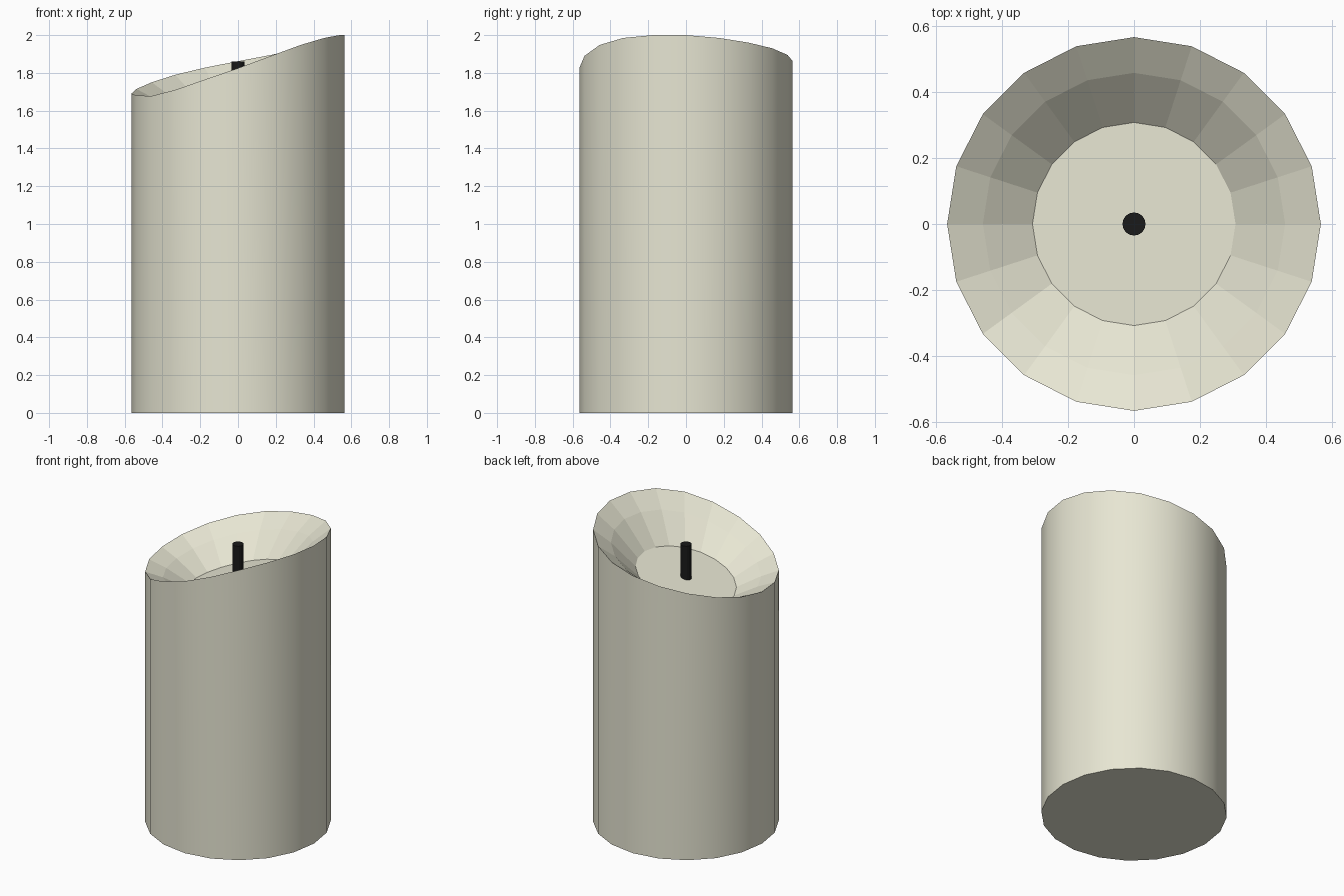
import bpy, bmesh, math

if "Cube" in bpy.data.objects:
    bpy.data.objects.remove(bpy.data.objects["Cube"])

SIDES = 20


def material(name, color):
    m = bpy.data.materials.new(name)
    m.diffuse_color = color
    m.use_nodes = True
    m.node_tree.nodes["Principled BSDF"].inputs["Base Color"].default_value = m.diffuse_color
    return m


def finish(bm, name, mat):
    bmesh.ops.recalc_face_normals(bm, faces=bm.faces)
    mesh = bpy.data.meshes.new(name)
    bm.to_mesh(mesh)
    bm.free()
    mesh.materials.append(mat)
    obj = bpy.data.objects.new(name, mesh)
    bpy.context.collection.objects.link(obj)
    return obj


def ring(bm, radius, height):
    verts = []
    for i in range(SIDES):
        a = 2 * math.pi * i / SIDES
        x, y = radius * math.cos(a), radius * math.sin(a)
        verts.append(bm.verts.new((x, y, height(i, x))))
    return verts


def bridge(bm, low, high, smooth):
    for i in range(SIDES):
        j = (i + 1) % SIDES
        bm.faces.new((low[i], low[j], high[j], high[i])).smooth = smooth


# Uneven slanted rim heights, counter-clockwise from +x
RIM = [2.0, 1.985, 1.96, 1.93, 1.895, 1.862, 1.828, 1.79, 1.75, 1.715,
       1.69, 1.68, 1.678, 1.71, 1.765, 1.825, 1.89, 1.948, 1.985, 2.0]
R_OUT, R_MID, R_FLOOR = 0.565, 0.457, 0.307
FLOOR_Z, SLOPE = 1.64, 0.29


def floor_z(i, x):
    return FLOOR_Z + SLOPE * x


def mid_z(i, x):
    low = floor_z(i, x * R_FLOOR / R_MID)
    return low + 0.65 * (RIM[i] - low)


# Wax body: round outside, faceted bowl sunk into the slanted top
bm = bmesh.new()
base = ring(bm, R_OUT, lambda i, x: 0.0)
rim = ring(bm, R_OUT, lambda i, x: RIM[i])
mid = ring(bm, R_MID, mid_z)
floor = ring(bm, R_FLOOR, floor_z)
bridge(bm, base, rim, True)
bridge(bm, rim, mid, False)
bridge(bm, mid, floor, False)
bm.faces.new(base)
bm.faces.new(floor)
finish(bm, "candle_wax", material("wax", (0.8, 0.79, 0.65, 1)))

# Wick standing on the bowl floor
bottom, top = 1.62, 1.86
bm = bmesh.new()
bmesh.ops.create_cone(bm, cap_ends=True, segments=16, radius1=0.035,
                      radius2=0.035, depth=top - bottom)
bmesh.ops.translate(bm, verts=bm.verts, vec=(0, 0, (top + bottom) / 2))
finish(bm, "wick", material("black_wick", (0.01, 0.01, 0.01, 1)))
